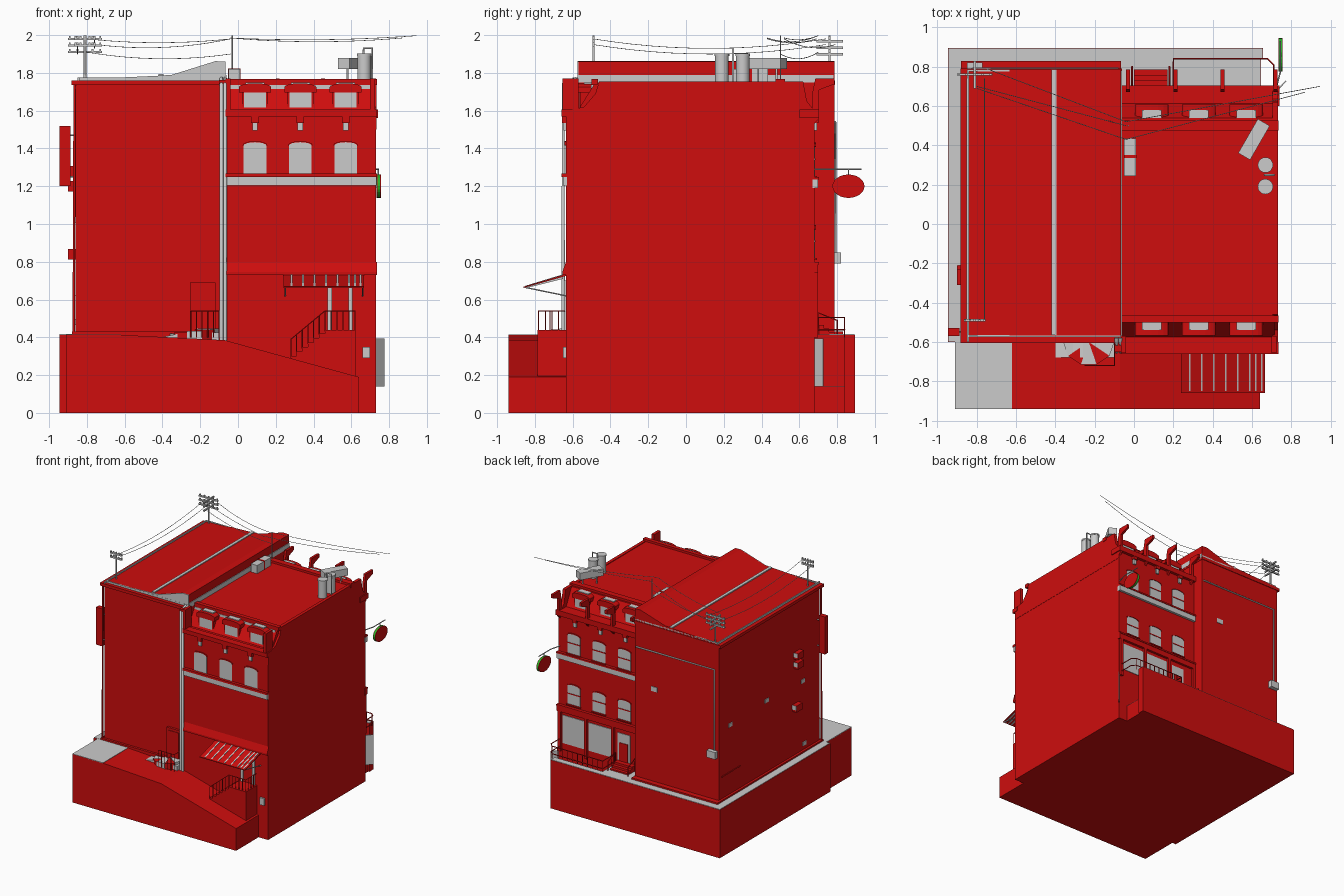
import bpy, math
from mathutils import Vector


def mat(name, c):
    m = bpy.data.materials.new(name)
    m.diffuse_color = (*c, 1)
    return m


RED = mat("red_paint", (0.62, 0.004, 0.004))
GREEN = mat("green_paint", (0.02, 0.45, 0.02))
GREY = None


def prism(name, pts, axis, a, b, m=RED):
    """Extrude a 2D outline along an axis from a to b."""
    place = {'x': lambda p, t: (t, p[0], p[1]), 'y': lambda p, t: (p[0], t, p[1]),
             'z': lambda p, t: (p[0], p[1], t)}[axis]
    n = len(pts)
    verts = [place(p, t) for t in (a, b) for p in pts]
    faces = [tuple(range(n))[::-1], tuple(range(n, 2 * n))]
    faces += [(i, (i + 1) % n, n + (i + 1) % n, n + i) for i in range(n)]
    me = bpy.data.meshes.new(name)
    me.from_pydata(verts, [], faces)
    area = sum(pts[i][0] * pts[(i + 1) % n][1] - pts[(i + 1) % n][0] * pts[i][1] for i in range(n))
    if (area * (b - a) < 0) != (axis == 'y'):
        me.flip_normals()
    if m:
        me.materials.append(m)
    ob = bpy.data.objects.new(name, me)
    bpy.context.collection.objects.link(ob)
    return ob


def box(name, x0, x1, y0, y1, z0, z1, m=RED):
    return prism(name, [(x0, y0), (x1, y0), (x1, y1), (x0, y1)], 'z', z0, z1, m)


def tube(name, paths, r, m=GREY):
    cu = bpy.data.curves.new(name, 'CURVE')
    cu.dimensions, cu.bevel_depth, cu.bevel_resolution, cu.use_fill_caps = '3D', r, 1, True
    for pts in paths:
        s = cu.splines.new('POLY')
        s.points.add(len(pts) - 1)
        for q, p in zip(s.points, pts):
            q.co = (*p, 1)
    if m:
        cu.materials.append(m)
    ob = bpy.data.objects.new(name, cu)
    bpy.context.collection.objects.link(ob)
    return ob


def drum(name, x, y, z0, z1, r):
    bpy.ops.mesh.primitive_cylinder_add(vertices=20, radius=r, depth=z1 - z0, location=(x, y, (z0 + z1) / 2))
    bpy.context.object.name = name
    bpy.ops.object.shade_smooth_by_angle()


def arch(x, w, z0, z1, rise, n=8):
    top = [(x + w * math.cos(math.pi * i / n), z1 - rise + rise * math.sin(math.pi * i / n)) for i in range(n + 1)]
    return [(x - w, z0), (x + w, z0)] + top


def window(name, x, z0, z1, y, d):
    """Arched pane with slim hood, sash bar and sill; d is the outward y direction."""
    prism(name + "_pane", arch(x, .06, z0, z1, .018), 'y', y - d * .01, y + d * .003, GREY)
    hood = arch(x, .066, z1 - .018, z1 + .006, .022)[2:]
    inner = arch(x, .06, z1 - .018, z1, .018)[2:]
    prism(name + "_hood", hood + inner[::-1], 'y', y - d * .005, y + d * .008)
    box(name + "_sill", x - .066, x + .066, *sorted((y, y + d * .014)), z0 - .01, z0)


# Ground block: sloping street in front, level pavement at side and back
prism("front_street", [(-.91, 0), (.64, 0), (.64, .19), (-.07, .385), (-.62, .413), (-.91, .413)], 'y', -.94, -.58)
box("front_paving", -.91, -.62, -.94, -.58, .405, .416, GREY)
box("base_block", -.946, .2, -.6, .894, 0, .413)
box("side_paving", -.944, -.84, -.598, .892, .405, .417, GREY)
box("back_paving", -.944, .2, .76, .892, .405, .417, GREY)
box("paving_by_shop", -.07, .2, .66, .8, .405, .416, GREY)

# Basement stair pit at the back right corner
box("pit_floor", .2, .645, .66, .85, 0, .14)
box("pit_floor_paving", .2, .644, .68, .84, .13, .143, GREY)
box("pit_outer_wall", .19, .655, .84, .894, 0, .413)
box("pit_wall_cap", .19, .653, .842, .892, .405, .417, GREY)
prism("basement_door", [(.727, .683), (.731, .679), (.775, .725), (.771, .729)], 'z', .14, .395, GREY)
tube("pit_rail", [[(.2, .7, z), (.2, .84, z), (.68, .84, z), (.71, .81, z), (.71, .7, z)] for z in (.44, .505)], .004, RED)
tube("pit_rail_posts", [[(.2 + i * .048, .84, .4), (.2 + i * .048, .84, .505)] for i in range(11)], .003, RED)

# Left building
box("left_building", -.86, -.065, -.58, .785, .3, 1.76)
box("left_plinth", -.88, -.065, -.6, .83, .4, .43)
box("left_cornice", -.882, -.062, -.605, .79, 1.735, 1.76)
for n, b in {"left": (-.85, -.84, -.6, .785), "front": (-.85, -.07, -.575, -.565),
             "back": (-.85, -.07, .775, .785)}.items():
    box("roof_gutter_" + n, *b, 1.755, 1.775, GREY)
roof = [(-.845, 1.755), (-.065, 1.755), (-.065, 1.86), (-.12, 1.862), (-.35, 1.79), (-.42, 1.785), (-.845, 1.765)]
prism("left_roof", roof, 'y', -.568, .785)
prism("left_roof_gable", roof, 'y', -.574, -.567, GREY)
box("roof_ridge_strip", -.42, -.395, -.565, .785, 1.775, 1.794, GREY)
box("roof_side_flashing", -.066, -.06, -.57, .78, 1.75, 1.79, GREY)

# Left building front: pipes, door, winding steps
for x in (-.088, -.068):
    tube("drain_pipe", [[(x, -.65, .37), (x, -.65, 1.74), (x, -.58, 1.77)]], .01)
tube("left_corner_pipe", [[(-.87, -.59, .43), (-.865, -.59, 1.74)]], .007, RED)
box("drain_hopper", -.1, -.055, -.65, -.58, 1.73, 1.762, RED)
box("front_door_frame", -.255, -.12, -.6, -.58, .4, .69)
box("front_door", -.235, -.14, -.605, -.58, .42, .67)
prism("step_mound", [(-.4, .402), (-.1, .37), (-.1, .425), (-.26, .43)], 'y', -.68, -.58, GREY)
for i in range(5):
    a, b = (math.radians(180 + 36 * k) for k in (i, i + 1))
    fan = [(-.23, -.6)] + [(-.23 + .13 * math.cos(t), -.6 + .12 * math.sin(t)) for t in (a, b)]
    prism("winder_step", fan, 'z', .36, .42 + .007 * i, RED if i % 2 else GREY)
tube("door_rail", [[(-.25, -.72, .54), (-.1, -.72, .54), (-.1, -.6, .54)]]
     + [[(-.25 + .03 * i, -.72, .4), (-.25 + .03 * i, -.72, .54)] for i in range(6)], .003, RED)

# Left wall fittings and hanging panel
box("side_panel", -.945, -.887, -.57, -.53, 1.2, 1.52)
tube("panel_brackets", [[(-.94, -.55, z), (-.85, -.55, z)] for z in (1.25, 1.47)], .005)
for y, z in ((-.27, 1.28), (-.27, 1.2), (-.25, .84)):
    box("cooler", -.9, -.85, y - .04, y + .04, z - .028, z + .028)
    box("cooler_cover", -.897, -.86, y - .035, y + .042, z - .01, z + .026, GREY)
for y, z in ((.63, 1.02), (.14, 1.04), (-.35, 1.02), (-.37, .48)):
    box("wall_vent", -.866, -.85, y - .025, y + .025, z - .016, z + .016, GREY)
tube("side_low_pipe", [[(-.865, .75, .62), (-.865, .5, .62)]], .004, RED)
# Left building back wall
tube("back_conduit", [[(-.08, .79, 1.54), (-.82, .79, 1.54), (-.82, .79, .84)]], .006)
box("meter_box", -.85, -.77, .78, .82, .79, .85, GREY)
box("back_vent", -.28, -.22, .78, .79, 1.2, 1.24, GREY)

# Right building with mansard roof and party wall
box("right_building", -.065, .73, -.635, .68, 0, 1.6)
prism("mansard_roof", [(-.58, 1.59), (.62, 1.59), (.54, 1.75), (-.48, 1.75)], 'x', -.065, .715)
prism("party_wall", [(-.635, 1.5), (.68, 1.5), (.68, 1.6), (.64, 1.65), (.62, 1.755), (-.46, 1.755),
                     (-.48, 1.69), (-.54, 1.62), (-.635, 1.6)], 'x', .705, .732)
for y0, y1 in ((-.5, -.465), (.475, .525)):
    box("roof_edge_band", -.065, .735, y0, y1, 1.735, 1.768)
box("front_mansard_strip", -.06, .7, -.502, -.49, 1.69, 1.735, GREY)
box("front_gutter", -.065, .735, -.66, -.6, 1.57, 1.605)
box("back_gutter", -.065, .74, .6, .705, 1.56, 1.605)
box("back_gutter_lining", -.06, .72, .58, .6, 1.6, 1.61, GREY)
for x in (-.065, .7):
    box("front_end_scroll", x, x + .025, -.655, -.57, 1.6, 1.77)

XS = (.09, .33, .57)
for x in XS:
    for d, yf, yb in ((-1, -.56, -.48), (1, .6, .52)):
        box("dormer", x - .07, x + .07, *sorted((yf, yb)), 1.595, 1.7)
        prism("dormer_hood", arch(x, .085, 1.695, 1.745, .02), 'y', yf + d * .008, yb)
        box("dormer_pane", x - .058, x + .058, *sorted((yf + d * .004, yf - d * .01)), 1.61, 1.705, GREY)
        box("dormer_cap", x - .05, x + .05, *sorted((yb - d * .005, yb + d * .06)), 1.735, 1.75, GREY)
        # cornice brackets
        yw = -.635 if d < 0 else .68
        box("bracket", x - .02, x + .02, *sorted((yw, yw + d * .022)), 1.535, 1.57)
        box("bracket_foot", x - .014, x + .014, *sorted((yw, yw + d * .014)), 1.495, 1.535, GREY)
    window("front_window", x, 1.265, 1.433, -.635, -1)
    for n, z in (("upper", 1.255), ("lower", .82)):
        window("back_%s_window" % n, x + .015, z, z + .17, .68, 1)
        box("back_sash_bar", x - .045, x + .075, .68, .686, z + .085, z + .093)

# Facade bands
box("front_band", -.065, .732, -.652, -.63, 1.205, 1.25, GREY)
box("front_band_cap", -.065, .735, -.66, -.63, 1.25, 1.268)
prism("front_shop_cornice", [(-.63, .73), (-.655, .73), (-.655, .745), (-.635, .8)], 'x', -.065, .735)
for z in (1.19, .74):
    box("back_band", -.065, .735, .67, .7, z, z + .045, GREY if z > 1 else RED)
    box("back_band_cap", -.065, .735, .67, .705, z + .045, z + .058)
for x in (-.03, .21, .45, .72):
    prism("cornice_hook", [(.67, 1.52), (.705, 1.56), (.705, 1.71), (.785, 1.74), (.785, 1.77), (.685, 1.77),
                           (.67, 1.7)], 'x', x - .01, x + .01)

# Front entrance: landing, stairs, rail, door bars, awning
box("landing", .46, .625, -.785, -.63, .15, .44)
for i in range(6):
    box("front_stair", .28 + .03 * i, .47, -.785, -.63, .2, .3 + .024 * i)
tube("front_rail", [[(.28, -.78, .39), (.46, -.78, .54), (.62, -.78, .54), (.62, -.64, .54)]]
     + [[(.28 + .03 * i, -.78, .29 + .025 * i), (.28 + .03 * i, -.78, .39 + .025 * i)] for i in range(6)]
     + [[(.46 + .032 * i, -.78, .43), (.46 + .032 * i, -.78, .54)] for i in range(6)]
     + [[(.62, -.78 + .035 * i, .43), (.62, -.78 + .035 * i, .54)] for i in range(4)], .003, RED)
for x in (.475, .585):
    box("entrance_jamb", x, x + .022, -.645, -.63, .44, .7, GREY)
box("wall_box", .66, .7, -.65, -.63, .29, .35, GREY)
prism("awning", [(-.635, .725), (-.86, .662), (-.86, .668), (-.635, .735)], 'x', .24, .667)
for i in range(14):
    x = .24 + i * .0305
    if i % 2 or i > 10:
        prism("awning_stripe", [(-.65, .71), (-.85, .66), (-.85, .673), (-.65, .734)], 'x', x + .008, x + .018, GREY)
tube("awning_struts", [[(x, -.855, .665), (x, -.635, .62)] for x in (.25, .66)], .004)

# Back shopfront: panes, pilasters, door, steps, stair rails
for x0, x1 in ((.47, .69), (.225, .445)):
    box("shop_pane", x0, x1, .67, .685, .47, .71, GREY)
box("back_door", .05, .17, .67, .685, .44, .7, GREY)
box("back_door_leaf", .07, .15, .67, .69, .46, .62)
for x in (-.06, .2, .455, .705):
    box("shop_pilaster", x - .005, x + .02, .67, .7, .4, .74)
for i in range(3):
    box("shop_step", 0, .17, .67, .73 + .028 * i, .4, .465 - .018 * i)
tube("step_rails", [[(x, .7, .4), (x, .7, .53), (x, .8, .49), (x, .8, .41)] for x in (-.01, .18)], .005, RED)

# Hanging oval sign
pts = [(.86 + .085 * math.cos(t), 1.2 + .062 * math.sin(t)) for t in [math.tau * i / 24 for i in range(24)]]
prism("oval_sign_core", pts, 'x', .738, .752, GREEN)
for a in (.734, .751):
    prism("oval_sign_face", pts, 'x', a, a + .005)
tube("sign_arm", [[(.72, .68, 1.29), (.743, .77, 1.29), (.743, .93, 1.29)], [(.743, .86, 1.29), (.743, .86, 1.25)]], .004)

# Roof equipment
for y in (.19, .3):
    drum("roof_flue", .668, y, 1.74, 1.89, .036)
    drum("flue_cap", .668, y, 1.89, 1.903, .039)
tube("flue_pipe", [[(.71, .25, 1.75), (.71, .25, 1.93), (.665, .25, 1.93), (.665, .25, 1.88)]], .006)
duct = box("roof_duct", -.035, .035, -.1, .1, -.03, .03, GREY)
duct.location, duct.rotation_euler = (.61, .43, 1.85), (0, 0, math.radians(-30))
tube("duct_legs", [[(.58, .38, 1.74), (.58, .38, 1.84)], [(.64, .48, 1.74), (.64, .48, 1.84)]], .006)
box("roof_unit", -.05, .01, .245, .435, 1.74, 1.82, GREY)
box("roof_unit_strap", -.052, .012, .335, .35, 1.74, 1.823)

# Utility poles with cross-arms
for x, y, zb, arms in ((-.81, .76, 1.76, 3), (-.81, -.49, 1.76, 2), (-.03, .5, 1.75, 0)):
    tube("utility_pole", [[(x, y, zb), (x, y, 1.997)]], .007 if arms else .004)
    for k in range(arms):
        z = 1.98 - .035 * k
        w = .09 if y > 0 else .055
        box("cross_arm", x - w, x + w, y - .006, y + .006, z - .006, z + .006, GREY)
        if y > 0:
            box("cross_arm_side", x - .006, x + .006, y - .07, y + .07, z - .018, z - .006, GREY)
        for j in (-.9, -.45, .45, .9):
            box("insulator", x + j * w - .005, x + j * w + .005, y - .005, y + .005, z, z + .016, GREY)


# Sagging wires
def wire(p, q, sag):
    p, q = Vector(p), Vector(q)
    return [p.lerp(q, i / 12) - Vector((0, 0, 4 * sag * (i / 12) * (1 - i / 12))) for i in range(13)]


tube("wires", [wire((-.8, .69, 1.98), (-.04, .43, 1.98), .02), wire((-.75, .79, 1.95), (-.04, .52, 1.98), .03),
               wire((-.8, .7, 1.91), (-.04, .5, 1.9), .03), wire((-.04, .43, 1.985), (.87, .67, 1.985), .02),
               wire((-.04, .52, 1.985), (.946, .7, 1.997), .015), wire((-.76, .74, 1.98), (-.76, -.49, 1.98), .05),
               wire((-.85, .74, 1.95), (-.85, -.49, 1.95), .05)], .0018)
